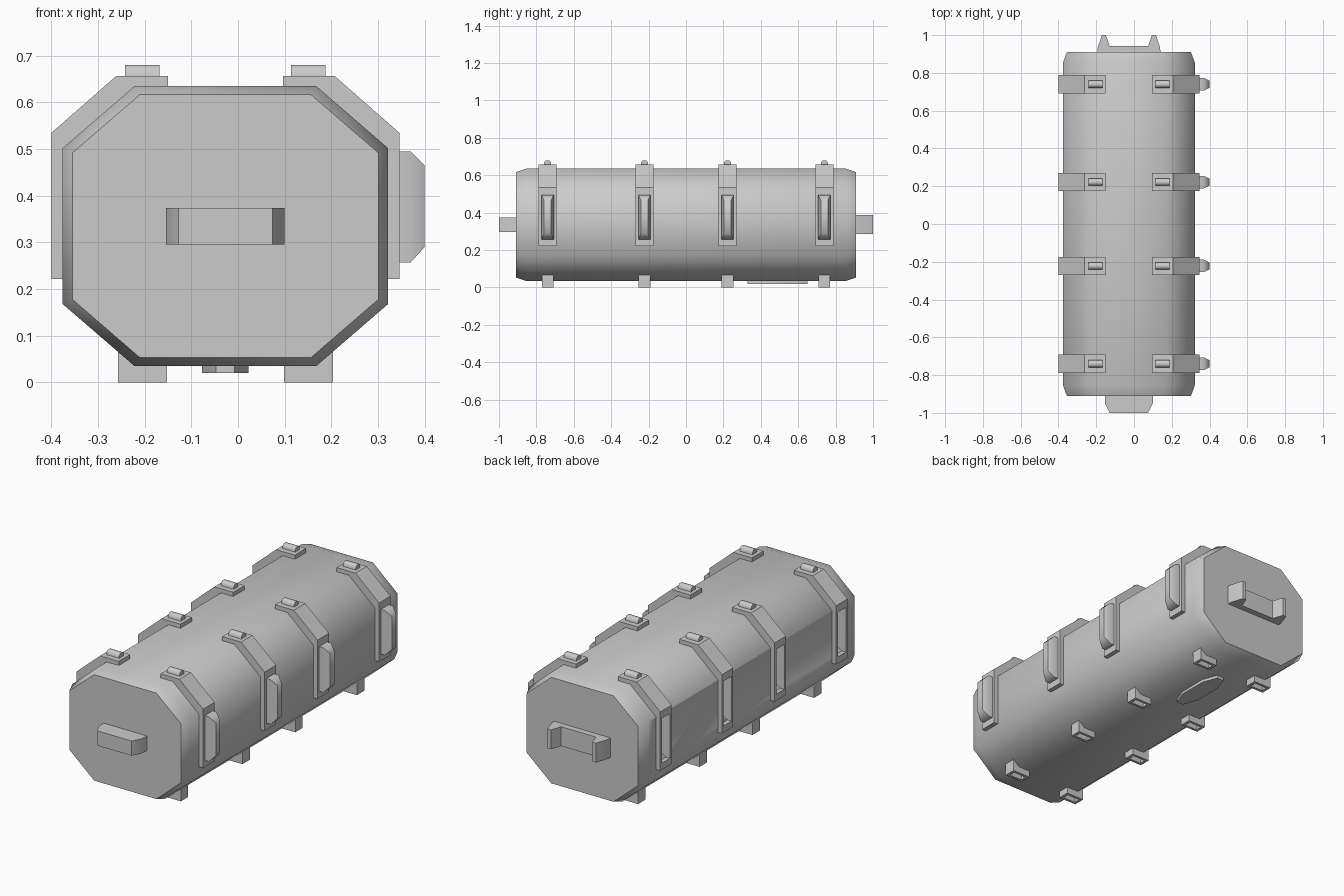
import bpy, bmesh, math

if "Cube" in bpy.data.objects:
    bpy.data.objects.remove(bpy.data.objects["Cube"])

CX = -0.027                       # centre line of the body
STATIONS = (-0.74, -0.222, 0.222, 0.74)


def make(name, solids, angle=35):
    """One object from lofted solids; each solid is a list of equal-size rings."""
    bm = bmesh.new()
    for rings in solids:
        vs = [[bm.verts.new(p) for p in r] for r in rings]
        n = len(vs[0])
        for a, b in zip(vs, vs[1:]):
            for i in range(n):
                bm.faces.new((a[i], a[(i + 1) % n], b[(i + 1) % n], b[i]))
        bm.faces.new(vs[0][::-1])
        bm.faces.new(vs[-1])
    bmesh.ops.recalc_face_normals(bm, faces=bm.faces)
    me = bpy.data.meshes.new(name)
    bm.to_mesh(me)
    bm.free()
    ob = bpy.data.objects.new(name, me)
    bpy.context.collection.objects.link(ob)
    smooth(ob, angle)
    return ob


def smooth(ob, angle):
    bpy.ops.object.select_all(action='DESELECT')
    bpy.context.view_layer.objects.active = ob
    ob.select_set(True)
    bpy.ops.object.shade_smooth_by_angle(angle=math.radians(angle))


def cut(ob, cutter):
    m = ob.modifiers.new("cut", 'BOOLEAN')
    m.operation, m.object, m.solver = 'DIFFERENCE', cutter, 'EXACT'
    bpy.context.view_layer.objects.active = ob
    bpy.ops.object.modifier_apply(modifier=m.name)


def rect_x(x, y, hy, z0, z1):
    return [(x, y - hy, z0), (x, y + hy, z0), (x, y + hy, z1), (x, y - hy, z1)]


def rect_z(z, x, hx, y, hy):
    return [(x - hx, y - hy, z), (x + hx, y - hy, z), (x + hx, y + hy, z), (x - hx, y + hy, z)]


# octagonal body with chamfered ends
def octagon(y, s):
    pts = [(.195, .3), (.349, .167), (.349, -.167), (.195, -.3),
           (-.195, -.3), (-.349, -.167), (-.349, .167), (-.195, .3)]
    return [(CX + s * px, y, .335 + s * pz) for px, pz in pts]


body = make("body", [[octagon(-.91, .94), octagon(-.855, 1), octagon(.855, 1), octagon(.91, .94)]], 80)

# corner straps
strap = [(.373, .222), (.373, .535), (.234, .657), (.123, .657),
         (.123, .62), (.193, .62), (.335, .497), (.335, .222)]
straps = make("straps", [[[(CX + s * px, y + d, pz) for px, pz in strap] for d in (-.048, .048)]
                         for y in STATIONS for s in (-1, 1)], 30)

# side buckles on the right, matching sockets on the left
make("side_buckles", [[rect_x(.335, y, .033, .257, .495), rect_x(.37, y, .033, .257, .495),
                       rect_x(.40, y, .018, .29, .465)] for y in STATIONS], 50)
socket = make("socket_cutter", [[rect_x(-.42, y, .033, .257, .495), rect_x(-.377, y, .033, .257, .495),
                                 rect_x(-.347, y, .018, .29, .465)] for y in STATIONS])
socket.hide_render = True
cut(straps, socket)
cut(body, socket)

# stacking clips on top
make("top_clips", [[rect_z(.65, CX + s * .178, .037, y, .019), rect_z(.668, CX + s * .178, .037, y, .019),
                    rect_z(.68, CX + s * .178, .037, y, .009)]
                   for y in STATIONS for s in (-1, 1)], 60)

# feet with matching pockets underneath
feet = make("feet", [[rect_z(0, CX + s * .178, .0525, y, .031), rect_z(.075, CX + s * .178, .0525, y, .031)]
                     for y in STATIONS for s in (-1, 1)])
pocket = make("pocket_cutter", [[rect_z(-.01, CX + s * .178, .037, y, .019),
                                 rect_z(.022, CX + s * .178, .037, y, .012)]
                                for y in STATIONS for s in (-1, 1)])
pocket.hide_render = True
cut(feet, pocket)

for c in (socket, pocket):
    bpy.data.objects.remove(c)
for ob in (straps, feet):
    smooth(ob, 30)
smooth(body, 60)

# front plug: tapered block
front = [(-.127, -.89), (-.127, -.95), (-.101, -1), (.101, -1), (.127, -.95), (.127, -.89)]
make("front_plug", [[[(CX + px, py, z) for px, py in front] for z in (.296, .374)]], 40)

# rear coupling: two prongs on a plate
rear = [(-.168, .89), (-.165, .935), (-.143, 1), (-.122, 1), (-.102, .942),
        (.102, .942), (.122, 1), (.143, 1), (.165, .935), (.168, .89)]
make("rear_coupling", [[[(CX + px, py, z) for px, py in rear] for z in (.285, .388)]], 40)

# elongated plate on the underside
plate = [(-.05, .41), (-.02, .33), (.02, .33), (.05, .41), (.05, .57), (.02, .65), (-.02, .65), (-.05, .57)]
make("bottom_plate", [[[(CX + px, py, z) for px, py in plate] for z in (.02, .045)]], 40)
